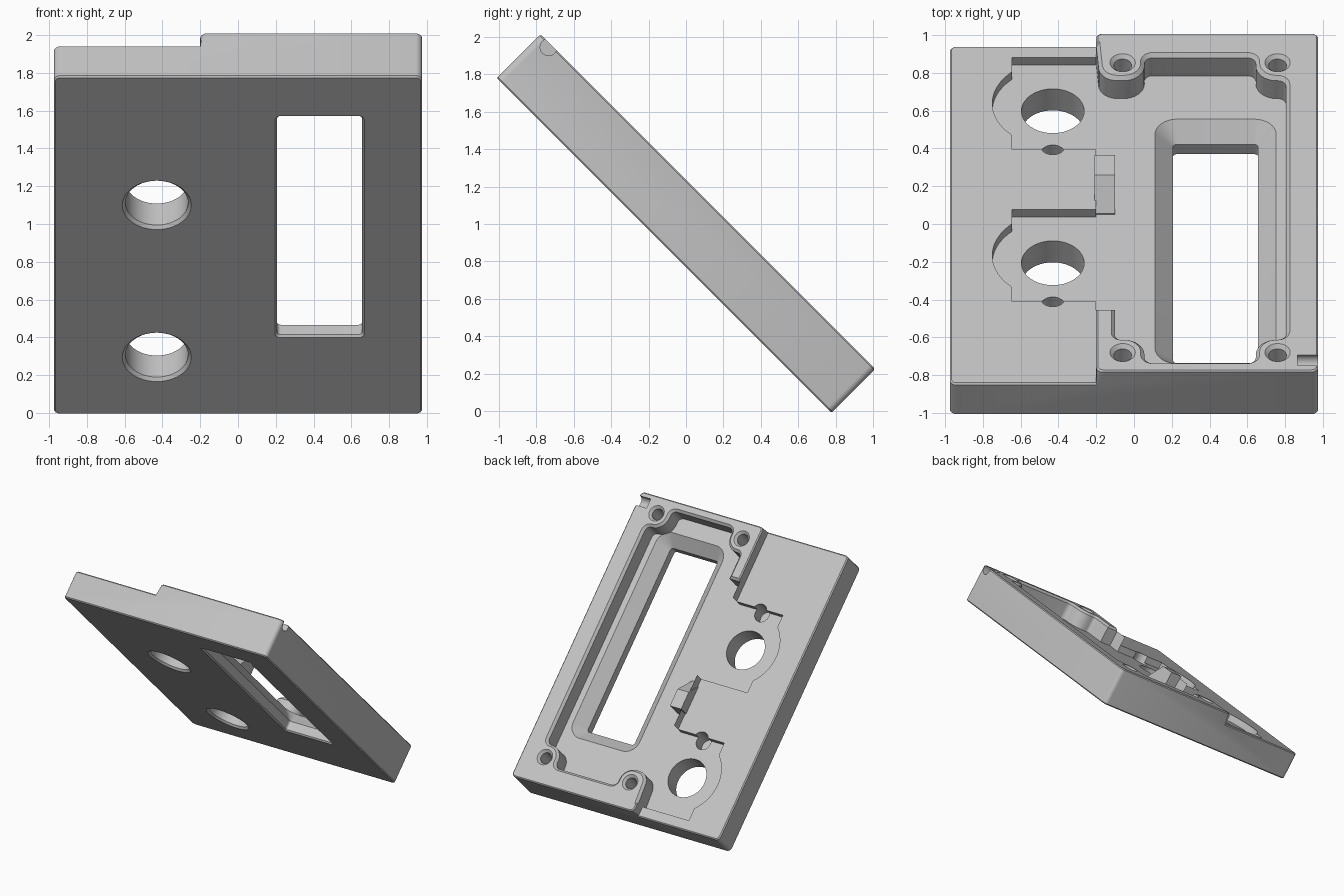
import bpy, bmesh
from math import cos, sin, tan, radians, pi
from mathutils import Vector

cube = bpy.data.objects.get("Cube")
if cube:
    bpy.data.objects.remove(cube, do_unlink=True)

HALF_W, HALF_L, THICK = 0.975, 1.266, 0.332
PANEL, FLOOR, STEP_X = 0.235, 0.178, -0.2
KNOB_X, KNOBS = -0.43, (-0.304, 0.834)

grey = bpy.data.materials.new("light_grey")
grey.use_nodes = True
grey.diffuse_color = (0.54, 0.54, 0.54, 1)
grey.node_tree.nodes["Principled BSDF"].inputs["Base Color"].default_value = grey.diffuse_color


def rounded(corners, segs=8):
    """Polygon from (x, y, fillet radius) corners."""
    out = []
    n = len(corners)
    for i, (x, y, r) in enumerate(corners):
        p = Vector((x, y))
        if not r:
            out.append(p)
            continue
        a = (Vector(corners[i - 1][:2]) - p).normalized()
        b = (Vector(corners[(i + 1) % n][:2]) - p).normalized()
        half = a.angle(b) / 2
        c = p + (a + b).normalized() * r / sin(half)
        d = r / tan(half)
        va, vb = p + a * d - c, p + b * d - c
        sweep = va.angle(vb)
        for k in range(segs + 1):
            t = k / segs
            out.append(c + (va * sin((1 - t) * sweep) + vb * sin(t * sweep)) / sin(sweep))
    return out


def arc(cx, cy, r, start, end, n):
    return [(cx + r * cos(start + (end - start) * k / n),
             cy + r * sin(start + (end - start) * k / n), 0) for k in range(n + 1)]


def circle(cx, cy, r, n=48):
    return rounded(arc(cx, cy, r, 0, 2 * pi, n)[:-1])


def offset(poly, d):
    """Move a counter-clockwise polygon outwards by d."""
    out = []
    for i, p in enumerate(poly):
        e1 = (p - poly[i - 1]).normalized()
        e2 = (poly[(i + 1) % len(poly)] - p).normalized()
        n1, n2 = Vector((e1.y, -e1.x)), Vector((e2.y, -e2.x))
        out.append(p + (n1 + n2) * d / max(1 + n1.dot(n2), 0.3))
    return out


def loft(name, poly, levels, order=(0, 1, 2)):
    """Stack a polygon at (height, outward offset) levels; order swaps axes."""
    bm = bmesh.new()
    rings = []
    for h, d in levels:
        pts = [(p.x, p.y, h) for p in offset(poly, d)]
        rings.append([bm.verts.new([q[k] for k in order]) for q in pts])
    bm.faces.new(rings[0][::-1])
    bm.faces.new(rings[-1])
    n = len(poly)
    for lo, hi in zip(rings, rings[1:]):
        for i in range(n):
            j = (i + 1) % n
            bm.faces.new((lo[i], lo[j], hi[j], hi[i]))
    bmesh.ops.recalc_face_normals(bm, faces=bm.faces)
    me = bpy.data.meshes.new(name)
    bm.to_mesh(me)
    bm.free()
    me.materials.append(grey)
    ob = bpy.data.objects.new(name, me)
    bpy.context.collection.objects.link(ob)
    return ob


def cut(target, poly, levels, order=(0, 1, 2)):
    cutter = loft("cutter", poly, levels, order)
    cutter.hide_render = True
    mod = target.modifiers.new("cut", 'BOOLEAN')
    mod.operation, mod.solver, mod.object = 'DIFFERENCE', 'EXACT', cutter
    bpy.context.view_layer.objects.active = target
    bpy.ops.object.modifier_apply(modifier=mod.name)
    bpy.data.objects.remove(cutter, do_unlink=True)


def bevel_convex(bm, width, segs, pick):
    edges = [e for e in bm.edges if e.is_manifold
             and e.calc_face_angle_signed() > radians(40) and pick(e)]
    bmesh.ops.bevel(bm, geom=edges, offset=width, segments=segs,
                    profile=0.5, affect='EDGES', clamp_overlap=True)


def upright(e):
    d = (e.verts[0].co - e.verts[1].co).normalized()
    return abs(d.z) > 0.99


# Stepped plate: low control panel on one side, raised frame on the other
profile = rounded([(0, -HALF_W, 0), (PANEL, -HALF_W, 0), (PANEL, STEP_X, 0),
                   (THICK, STEP_X, 0), (THICK, HALF_W, 0), (0, HALF_W, 0)])
plate = loft("face_plate", profile, [(-HALF_L, 0), (HALF_L, 0)], (1, 2, 0))
bm = bmesh.new()
bm.from_mesh(plate.data)
bmesh.ops.recalc_face_normals(bm, faces=bm.faces)
bevel_convex(bm, 0.035, 4, upright)
bevel_convex(bm, 0.018, 1, lambda e: not upright(e))
bm.to_mesh(plate.data)
bm.free()


# Inner recess: screw bosses in the corners, two knob bays on the left
def bay(y):
    return ([(-0.645, y + 0.345, 0)]
            + arc(KNOB_X, y, 0.32, radians(132.2), radians(227.8), 20)
            + [(-0.645, y - 0.345, 0), (STEP_X, y - 0.345, 0)])


lo, hi, boss_lo, boss_hi = -1.19, 1.098, -1.013, 0.927
recess = [(STEP_X, -0.789, 0), (-0.1, -0.789, 0), (-0.1, boss_lo, 0.03),
          (0.055, boss_lo, 0.11), (0.055, lo, 0.045),
          (0.645, lo, 0.045), (0.645, boss_lo, 0.11), (0.805, boss_lo, 0.045),
          (0.805, boss_hi, 0.045), (0.645, boss_hi, 0.11), (0.645, hi, 0.045),
          (0.055, hi, 0.045), (0.055, boss_hi, 0.11), (-0.18, boss_hi, 0.1),
          (STEP_X, KNOBS[1] + 0.345, 0)]
recess += bay(KNOBS[1]) + [(STEP_X, KNOBS[0] + 0.345, 0)] + bay(KNOBS[0])
cut(plate, rounded(recess),
    [(FLOOR, 0), (THICK - 0.02, 0), (THICK + 0.02, 0.04)])

# Display window with a wide sloped surround
window = rounded([(0.207, -0.96, 0.02), (0.657, -0.96, 0.02),
                  (0.657, 0.677, 0.02), (0.207, 0.677, 0.02)])
cut(plate, window, [(-0.02, 0.032), (0.012, 0), (0.085, 0), (0.182, 0.1)])

# Knob holes and the small locating holes beside them
for y in KNOBS:
    cut(plate, circle(KNOB_X, y, 0.166), [(-0.02, 0.037), (0.017, 0), (0.4, 0)])
    cut(plate, circle(KNOB_X, y - 0.319, 0.065, 32), [(0.07, 0), (0.4, 0)])

# Countersunk screw holes
for x in (-0.06, 0.76):
    for y in (-1.128, 1.042):
        cut(plate, circle(x, y, 0.047, 32),
            [(0.09, 0), (THICK - 0.02, 0), (THICK + 0.02, 0.04)])

# Cable notch through the side wall
cut(plate, circle(-1.186, 0.313, 0.045, 32), [(0.865, 0), (1.1, 0)], (2, 0, 1))

# Ramped rib between the knob bays
rib = loft("ramped_rib", rounded([(0.06, FLOOR - 0.02, 0), (0.35, FLOOR - 0.02, 0),
                                  (0.35, THICK, 0), (0.2, THICK, 0), (0.06, FLOOR + 0.005, 0)]),
           [(STEP_X - 0.008, 0), (-0.1, 0)], (2, 0, 1))

# Tilt the assembly and shade
for ob in (plate, rib):
    ob.rotation_euler = (radians(-45), 0, 0)
    ob.location = (0, -0.1175, 0.885)
    bpy.ops.object.select_all(action='DESELECT')
    ob.select_set(True)
    bpy.context.view_layer.objects.active = ob
    bpy.ops.object.shade_smooth_by_angle(angle=radians(30))
